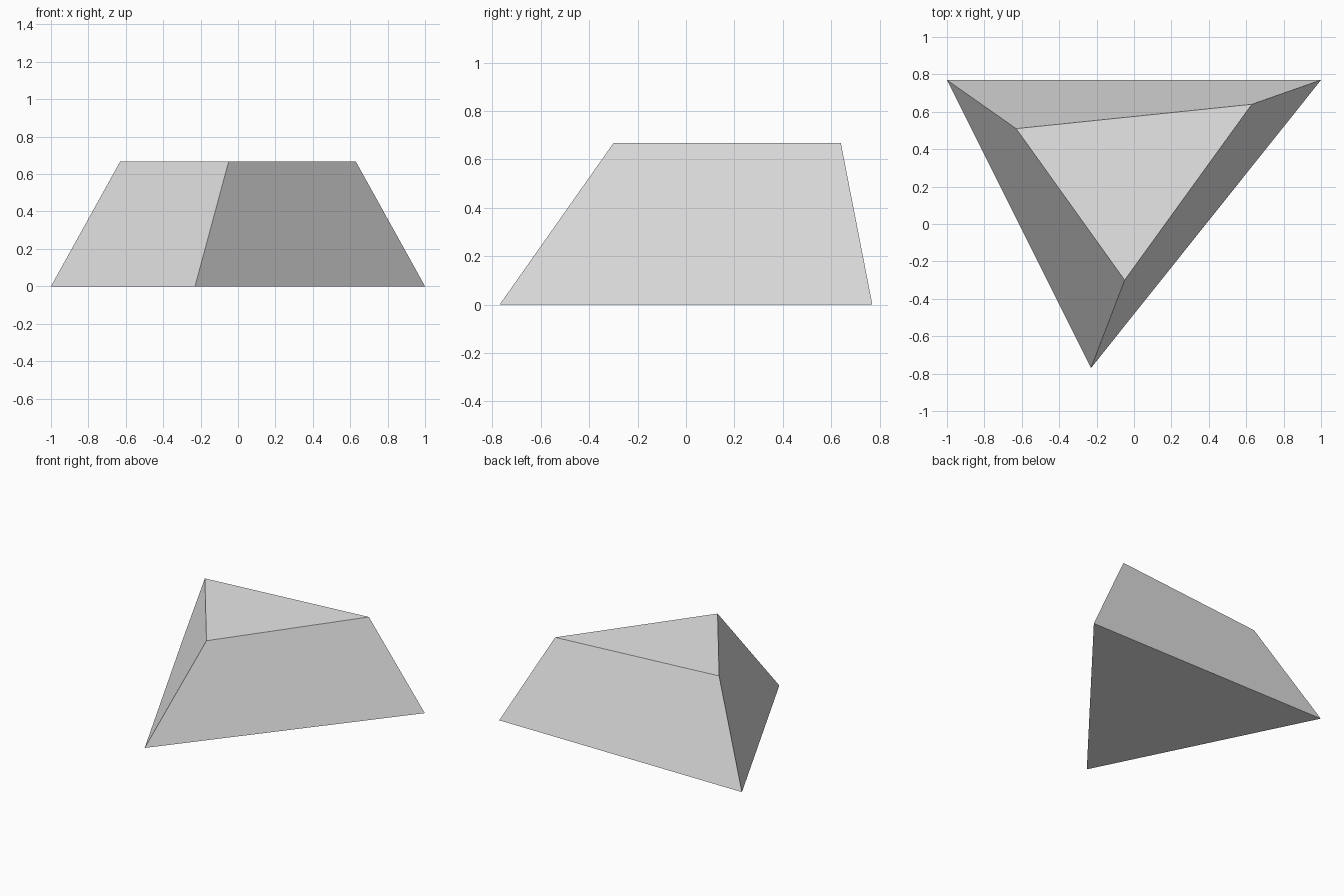
import bpy
import bmesh

cube = bpy.data.objects.get("Cube")
if cube:
    bpy.data.objects.remove(cube, do_unlink=True)

# Single light grey material
grey = bpy.data.materials.new("light_grey")
grey.use_nodes = True
colour = (0.8, 0.8, 0.8, 1)
grey.diffuse_color = colour
grey.node_tree.nodes["Principled BSDF"].inputs["Base Color"].default_value = colour

# Footprint and twisted top outline, both counter-clockwise
HEIGHT = 0.667
base_outline = [(-1, 0.77), (-0.23, -0.77), (1, 0.77)]
top_outline = [(-0.63, 0.51), (-0.05, -0.3), (0.63, 0.64)]


def add_ring(bm, outline, z):
    return [bm.verts.new((x, y, z)) for x, y in outline]


# Tapered three-sided block
bm = bmesh.new()
base = add_ring(bm, base_outline, 0)
top = add_ring(bm, top_outline, HEIGHT)
bm.faces.new(base[::-1])
bm.faces.new(top)
for i in range(len(base)):
    j = (i + 1) % len(base)
    bm.faces.new((base[i], base[j], top[j], top[i]))
bmesh.ops.recalc_face_normals(bm, faces=bm.faces)

mesh = bpy.data.meshes.new("tapered_block")
bm.to_mesh(mesh)
bm.free()
mesh.materials.append(grey)
block = bpy.data.objects.new("tapered_block", mesh)
bpy.context.collection.objects.link(block)
